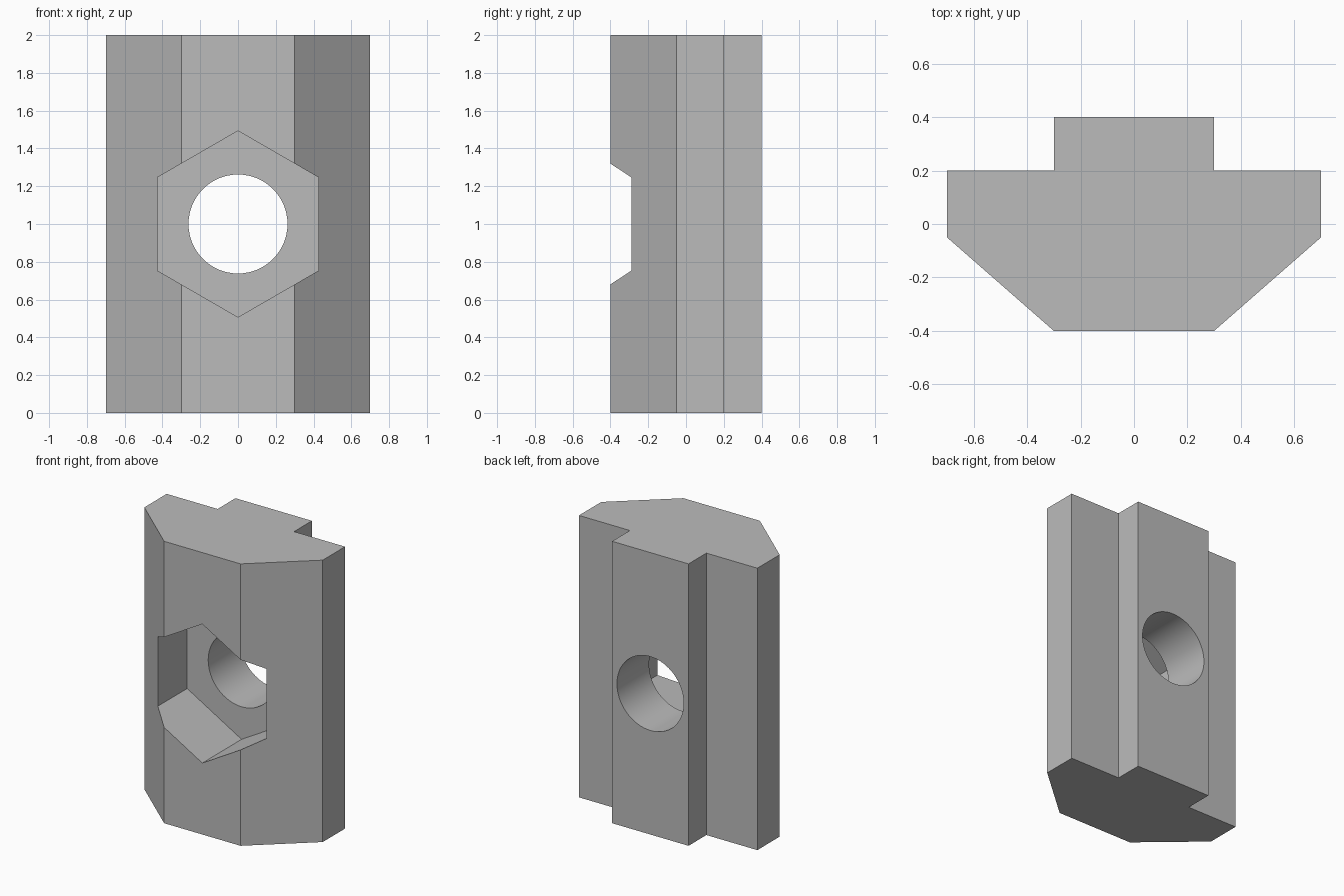
import bpy
import bmesh
import math

cube = bpy.data.objects.get("Cube")
if cube:
    bpy.data.objects.remove(cube, do_unlink=True)

HEIGHT = 2.0
POCKET_FLOOR = 0.04

# Plain grey metal
metal = bpy.data.materials.new("grey_metal")
metal.use_nodes = True
grey = (0.5, 0.5, 0.5, 1)
metal.diffuse_color = grey
metal.node_tree.nodes["Principled BSDF"].inputs["Base Color"].default_value = grey


def cutter(name, sides, radius, y0, y1):
    """Prism along y with a corner straight up, used for cutting."""
    bpy.ops.mesh.primitive_cylinder_add(
        vertices=sides, radius=radius, depth=y1 - y0,
        location=(0, (y0 + y1) / 2, HEIGHT / 2), rotation=(math.pi / 2, 0, 0))
    obj = bpy.context.object
    obj.name = name
    obj.data.materials.append(metal)
    obj.hide_render = True
    return obj


# T-slot nut body: half profile mirrored, then extruded upward
half = [(0.3, -0.4), (0.7, -0.05), (0.7, 0.2), (0.3, 0.2), (0.3, 0.4)]
outline = half + [(-x, y) for x, y in reversed(half)]
bm = bmesh.new()
base = bm.faces.new([bm.verts.new((x, y, 0)) for x, y in outline])
top = bmesh.ops.extrude_face_region(bm, geom=[base])["geom"]
bmesh.ops.translate(bm, vec=(0, 0, HEIGHT),
                    verts=[v for v in top if isinstance(v, bmesh.types.BMVert)])
bmesh.ops.recalc_face_normals(bm, faces=bm.faces)
mesh = bpy.data.meshes.new("slot_nut_body")
bm.to_mesh(mesh)
bm.free()
mesh.materials.append(metal)
body = bpy.data.objects.new("slot_nut_body", mesh)
bpy.context.collection.objects.link(body)

# Hexagonal front pocket and round through hole
tools = [cutter("hex_pocket_cutter", 6, 0.493, -0.6, POCKET_FLOOR),
         cutter("bolt_hole_cutter", 64, 0.262, -0.7, 0.6)]
bpy.ops.object.select_all(action="DESELECT")
body.select_set(True)
bpy.context.view_layer.objects.active = body
for tool in tools:
    mod = body.modifiers.new(tool.name, "BOOLEAN")
    mod.operation = "DIFFERENCE"
    mod.solver = "EXACT"
    mod.object = tool
    bpy.ops.object.modifier_apply(modifier=mod.name)
    bpy.data.objects.remove(tool, do_unlink=True)

# Smooth only the round bore
bpy.ops.object.shade_smooth_by_angle(angle=math.radians(30))
